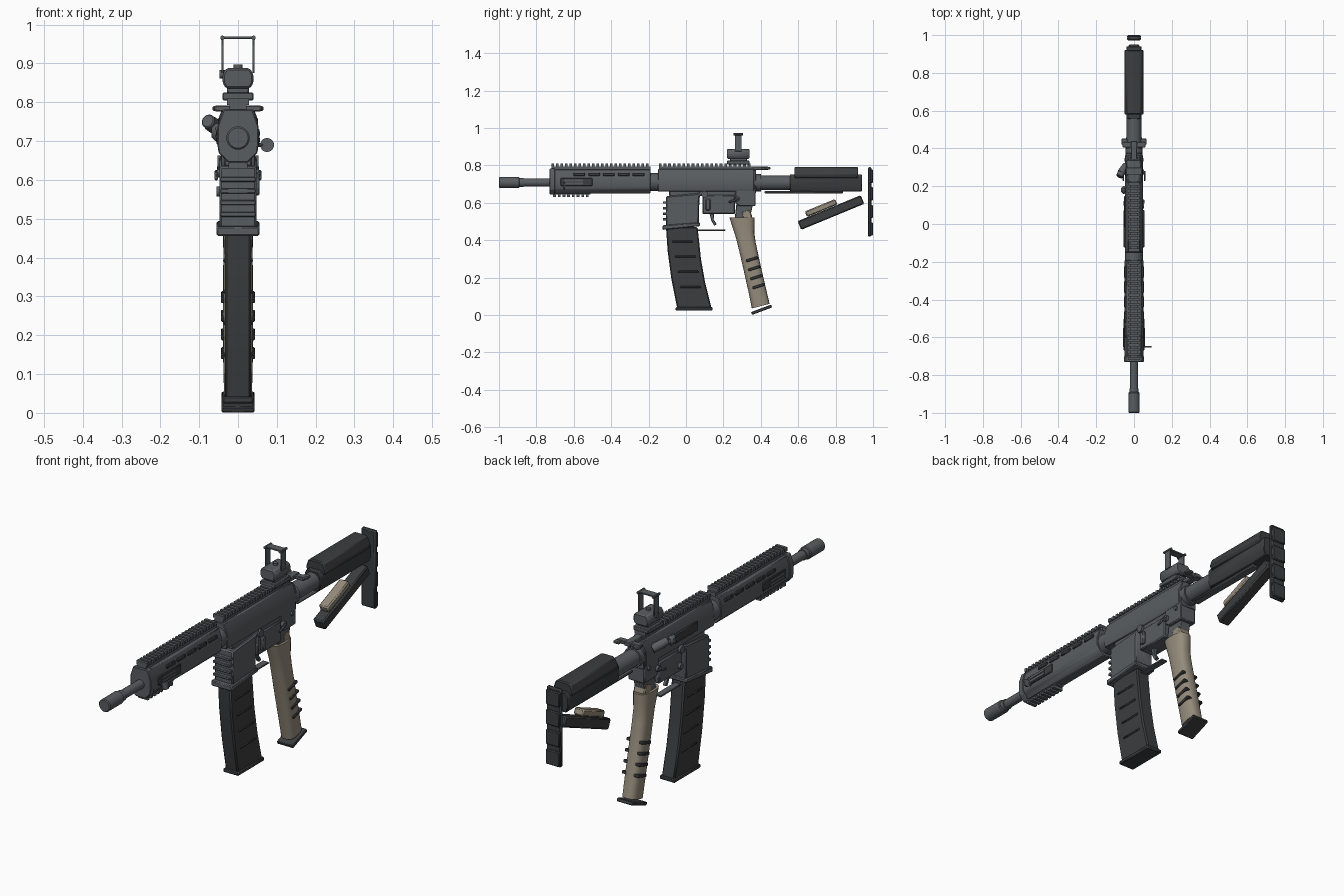
import bpy, bmesh, math
from mathutils import Vector, Matrix

if "Cube" in bpy.data.objects:
    bpy.data.objects.remove(bpy.data.objects["Cube"])


def material(name, c):
    m = bpy.data.materials.new(name)
    m.diffuse_color = (*c, 1)
    m.use_nodes = True
    m.node_tree.nodes["Principled BSDF"].inputs["Base Color"].default_value = m.diffuse_color
    return m


METAL = material("gunmetal", (0.10, 0.11, 0.12))
DARK = material("dark_polymer", (0.045, 0.047, 0.05))
TAN = material("tan_polymer", (0.30, 0.26, 0.20))


def finish(name, bm, mat, bevel=0.0, segs=1):
    bmesh.ops.recalc_face_normals(bm, faces=bm.faces)
    me = bpy.data.meshes.new(name)
    bm.to_mesh(me)
    bm.free()
    ob = bpy.data.objects.new(name, me)
    bpy.context.collection.objects.link(ob)
    me.materials.append(mat)
    if bevel:
        b = ob.modifiers.new("bevel", 'BEVEL')
        b.width, b.segments = bevel, segs
    bpy.ops.object.select_all(action='DESELECT')
    bpy.context.view_layer.objects.active = ob
    ob.select_set(True)
    bpy.ops.object.shade_smooth_by_angle(angle=math.radians(35))
    return ob


def add_box(bm, c, s, tilt=0):
    m = Matrix.Translation(c) @ Matrix.Rotation(tilt, 4, 'X') @ Matrix.Diagonal((*s, 1))
    bmesh.ops.create_cube(bm, size=1, matrix=m)


def box(name, x, y, z, mat=METAL, bevel=0.004):
    return boxes(name, [(x, y, z)], mat, bevel)


def boxes(name, spans, mat=METAL, bevel=0.0):
    bm = bmesh.new()
    for sp in spans:
        add_box(bm, [(a + b) / 2 for a, b in sp], [b - a for a, b in sp])
    return finish(name, bm, mat, bevel)


def tilted(name, items, mat, bevel=0.003):
    bm = bmesh.new()
    for c, s, t in items:
        add_box(bm, c, s, t)
    return finish(name, bm, mat, bevel)


def loft(name, rings, mat, bevel=0.0):
    bm = bmesh.new()
    vs = [[bm.verts.new(p) for p in r] for r in rings]
    n = len(vs[0])
    for a, b in zip(vs, vs[1:]):
        for i in range(n):
            bm.faces.new((a[i], a[(i + 1) % n], b[(i + 1) % n], b[i]))
    bm.faces.new(vs[0])
    bm.faces.new(vs[-1][::-1])
    return finish(name, bm, mat, bevel)


def side_profile(name, yz, w, mat=METAL, bevel=0.004):
    return loft(name, [[(x, y, z) for y, z in yz] for x in (-w, w)], mat, bevel)


def section(name, xz, y0, y1, mat=METAL, bevel=0.003):
    pts = xz + [(-x, z) for x, z in reversed(xz)]
    return loft(name, [[(x, y, z) for x, z in pts] for y in (y0, y1)], mat, bevel)


def rod(name, a, b, r, mat=METAL, r2=None, n=24, bevel=0.0):
    a, b = Vector(a), Vector(b)
    bm = bmesh.new()
    m = Matrix.Translation((a + b) / 2) @ (b - a).to_track_quat('Z', 'Y').to_matrix().to_4x4()
    bmesh.ops.create_cone(bm, cap_ends=True, segments=n, radius1=r, radius2=r2 or r,
                          depth=(b - a).length, matrix=m)
    return finish(name, bm, mat, bevel)


def rail(name, y0, y1, z0, z1, w=0.028, up=1):
    n = round((y1 - y0) / 0.0245)
    p = (y1 - y0) / n
    mid = (z0 + z1) / 2
    lo, hi = ((z0, mid), (mid, z1)) if up > 0 else ((mid, z1), (z0, mid))
    spans = [((-w * .8, w * .8), (y0, y1), lo)]
    spans += [((-w, w), (y0 + i * p, y0 + (i + .58) * p), hi) for i in range(n)]
    return boxes(name, spans)


# Barrel and muzzle
rod("muzzle_device", (0, -1, .708), (0, -.89, .708), .03, bevel=.004)
rod("muzzle_collar", (0, -.9, .708), (0, -.87, .708), .025)
rod("barrel", (0, -.88, .708), (0, -.15, .708), .021)
rod("barrel_nut", (0, -.20, .71), (0, -.14, .71), .048, n=16)

# Handguard with slots, side panels and rails
section("handguard", [(.022, .65), (.046, .672), (.05, .69), (.05, .735), (.036, .778)], -.725, -.19)
section("handguard_end", [(.026, .645), (.05, .67), (.053, .69), (.053, .738), (.038, .782)], -.73, -.70)
tilted("handguard_slots", [((s * .046, -.57 + i * .079, .752), (.012, .062, .016), 0)
                           for s in (-1, 1) for i in range(5)], DARK)
boxes("handguard_panels", [((s * .048 - .007, s * .048 + .007), (-.67, -.50), (.69, .732))
                           for s in (-1, 1)], DARK, .003)
boxes("panel_ribs", [((s * .05 - .007, s * .05 + .007), (-.65, -.55), (z, z + .01))
                     for s in (-1, 1) for z in (.698, .715)])
rail("front_top_rail", -.72, -.19, .776, .81)
rail("front_bottom_rail", -.71, -.51, .63, .656, .025, -1)
rod("sling_stud", (.045, -.65, .69), (.065, -.65, .69), .005, n=10)
rod("sling_disc", (.075, -.654, .69), (.075, -.646, .69), .018, n=20)

# Upper receiver
section("upper_receiver", [(.042, .66), (.047, .675), (.047, .73), (.03, .78)], -.15, .365)
rail("rear_top_rail", -.145, .355, .776, .81)
box("ejection_port", (-.052, -.04), (-.02, .15), (.69, .735), DARK)
side = box("brass_deflector", (-.068, -.04), (.16, .20), (.70, .745), bevel=.01)
rod("forward_assist", (-.04, .31, .725), (-.07, .27, .745), .02, n=16)
rod("forward_assist_knob", (-.065, .275, .742), (-.078, .25, .752), .0185, n=16, bevel=.003)
section("rear_plate", [(.042, .65), (.046, .74), (.032, .775)], .36, .375)
boxes("charging_handle", [((-.017, .017), (.33, .44), (.775, .795)),
                          ((-.06, .06), (.405, .435), (.776, .792)),
                          ((-.066, -.035), (.42, .452), (.778, .79)),
                          ((.035, .066), (.42, .452), (.778, .79))], METAL, .003)

# Lower receiver and magazine well
side_profile("magazine_well", [(-.108, .465), (.068, .485), (.072, .63), (.10, .668),
                               (.06, .65), (-.108, .635)], .048, bevel=.006)
side_profile("magazine_well_flare", [(-.125, .455), (.075, .475), (.075, .495), (-.125, .48)], .055)
boxes("well_front_ribs", [((-.045, .045), (-.124, -.10), (.505 + i * .03, .518 + i * .03))
                          for i in range(4)], METAL, .002)
box("lower_deck", (-.036, .036), (-.09, .36), (.635, .67))
box("trigger_housing", (-.043, .043), (.088, .262), (.54, .642), bevel=.005)
side_profile("rear_lower", [(.262, .60), (.285, .582), (.372, .582), (.372, .68), (.262, .68)], .042)
for s in (-1, 1):
    rod("selector_hub", (s * .04, .275, .62), (s * .054, .275, .62), .014, n=16)
    tilted("selector_lever", [((s * .056, .255, .612), (.008, .055, .012), .35)], METAL)
    rod("takedown_pin", (s * .04, .34, .645), (s * .05, .34, .645), .01, n=12)
    rod("pivot_pin", (s * .04, .10, .645), (s * .053, .10, .645), .018, n=12)
rod("magazine_button", (-.04, .11, .57), (-.056, .11, .57), .013, n=16)
box("bolt_catch", (.04, .056), (.105, .13), (.56, .62))

# Trigger and guard
side_profile("trigger", [(.125, .545), (.15, .545), (.148, .51), (.165, .485), (.15, .478),
                         (.135, .505)], .008, bevel=.002)
box("trigger_guard", (-.016, .016), (.04, .21), (.45, .458), bevel=.002)

# Magazine
side_profile("magazine", [(-.107, .47), (.062, .47), (.08, .30), (.103, .17), (.137, .035),
                          (-.047, .035), (-.078, .19), (-.098, .34)], .034, DARK, .006)
tilted("magazine_ribs", [((0, y, z), (.076, .11, .011), 0) for y, z in
                         ((-.018, .393), (-.003, .312), (.012, .232), (.024, .15))], DARK)
box("magazine_base", (-.04, .04), (-.055, .142), (.024, .042), DARK)

# Pistol grip as lofted ovals: front y, rear y, front z, rear z, half width
rings = []
for y0, y1, z0, z1, w in ((.352, .447, .035, .06, .036), (.335, .428, .12, .14, .038),
                          (.308, .40, .24, .26, .039), (.278, .372, .37, .39, .038),
                          (.262, .365, .43, .44, .037), (.242, .366, .49, .49, .039),
                          (.232, .366, .522, .522, .04)):
    ring = []
    for i in range(24):
        a = i * math.tau / 24
        k = [math.copysign(abs(t) ** .75, t) for t in (math.cos(a), math.sin(a))]
        u = (k[0] + 1) / 2
        ring.append((w * k[1], y0 + (y1 - y0) * u, z0 + (z1 - z0) * u))
    rings.append(ring)
loft("pistol_grip", rings, TAN)
tilted("grip_neck", [((0, .325, .535), (.06, .05, .05), .3)], TAN, .006)
side_profile("grip_hidden_mount", [(.26, .51), (.34, .51), (.36, .60), (.27, .60)], .028)
tilted("grip_ridges", [((0, .353 + i * .0115, .298 - i * .048), (.088, .066, .014), .3)
                       for i in range(4)], DARK)
tilted("grip_base", [((0, .404, .028), (.084, .115, .016), .36)], DARK)

# Sight with hood
boxes("sight_mount", [((-.04, .04), (.22, .34), (.805, .825)),
                      ((-.028, .028), (.235, .325), (.82, .85))], METAL, .003)
section("sight_body", [(.03, .835), (.04, .85), (.04, .872), (.03, .888)], .22, .34, bevel=.005)
rod("sight_dial", (-.03, .28, .872), (-.048, .28, .872), .011, n=16)
rod("sight_cap", (0, .28, .885), (0, .28, .897), .011, n=16)
boxes("sight_hood", [((-.043, -.037), (.262, .298), (.875, .97)),
                     ((.037, .043), (.262, .298), (.875, .97)),
                     ((-.043, .043), (.262, .298), (.963, .97))], METAL, .001)
for s in (-1, 1):
    rod("hood_corner", (s * .04, .255, .966), (s * .04, .305, .966), .006, n=10)

# Buffer tube and stock
rod("buffer_tube", (0, .36, .707), (0, .60, .707), .039)
rod("buffer_ring", (0, .37, .707), (0, .40, .707), .046)
section("stock_body", [(.03, .66), (.04, .685), (.04, .735), (.03, .752)], .555, .94, DARK)
section("cheek_rest", [(.046, .732), (.053, .75), (.04, .786), (.025, .792)], .58, .92, DARK, .005)
box("stock_rail", (-.02, .02), (.42, .84), (.65, .662))
box("butt_pad", (-.038, .038), (.972, .992), (.42, .79), DARK, .006)
boxes("butt_pad_ribs", [((-.036, .036), (.985, 1.0), (.425 + i * .094, .425 + i * .094 + .07))
                        for i in range(4)], DARK, .004)
tilt = math.atan2(.14, .34)
tilted("stock_strut", [((0, .775, .548), (.056, .365, .05), tilt)], DARK, .006)
tilted("strut_pad", [((0, .722, .572), (.05, .175, .032), tilt)], TAN, .006)
